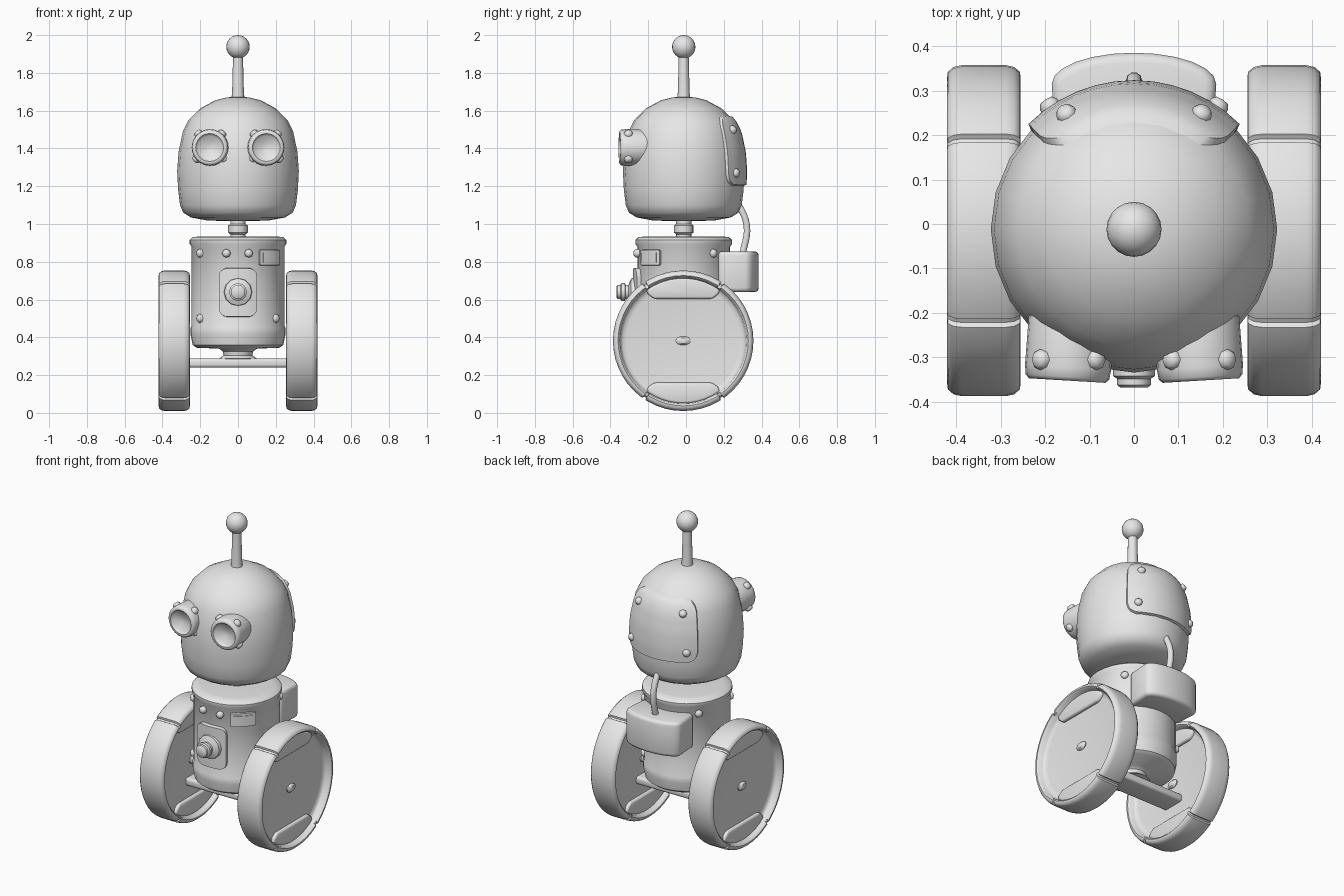
import bpy, bmesh, math
from mathutils import Matrix, Vector

if "Cube" in bpy.data.objects:
    bpy.data.objects.remove(bpy.data.objects["Cube"])

CY = -0.012  # depth of the robot's vertical axis
grey = bpy.data.materials.new("light_grey")
grey.diffuse_color = (0.8, 0.8, 0.8, 1)
grey.use_nodes = True
grey.node_tree.nodes["Principled BSDF"].inputs["Base Color"].default_value = grey.diffuse_color


def finish(name, bm, mat=Matrix(), angle=40):
    bmesh.ops.remove_doubles(bm, verts=bm.verts, dist=1e-5)
    bmesh.ops.transform(bm, matrix=mat, verts=bm.verts)
    bmesh.ops.recalc_face_normals(bm, faces=bm.faces)
    me = bpy.data.meshes.new(name)
    bm.to_mesh(me)
    bm.free()
    ob = bpy.data.objects.new(name, me)
    me.materials.append(grey)
    bpy.context.collection.objects.link(ob)
    bpy.ops.object.select_all(action='DESELECT')
    ob.select_set(True)
    bpy.context.view_layer.objects.active = ob
    bpy.ops.object.shade_smooth_by_angle(angle=math.radians(angle))
    return ob


def aim(pos, direction):
    """Matrix that puts local z along a direction at a position."""
    return Matrix.Translation(pos) @ Vector(direction).to_track_quat('Z', 'Y').to_matrix().to_4x4()


def lathe(name, profile, mat, segs=24, grooves=(), dip=0.0, angle=40):
    """Turn (radius, height) points round local z, with optional cross grooves."""
    turns = [(2 * math.pi * i / segs, 0) for i in range(segs)]
    for g in grooves:
        g = math.radians(g)
        turns = [t for t in turns if abs(t[0] - g) > 0.05]
        turns += [(g - 0.03, 0), (g - 0.015, dip), (g + 0.015, dip), (g + 0.03, 0)]
    turns.sort()
    top = max(r for r, h in profile)
    bm = bmesh.new()
    rings = []
    for a, d in turns:
        ring = []
        for r, h in profile:
            q = r - d if r > top * 0.92 else r
            ring.append(bm.verts.new((q * math.cos(a), q * math.sin(a), h)))
        rings.append(ring)
    for i, ring in enumerate(rings):
        nxt = rings[(i + 1) % len(rings)]
        for j in range(len(profile) - 1):
            bm.faces.new((ring[j], nxt[j], nxt[j + 1], ring[j + 1]))
    return finish(name, bm, mat, angle)


def prism(name, pts, h0, h1, bevel, mat=Matrix()):
    bm = bmesh.new()
    face = bm.faces.new([bm.verts.new((x, y, h0)) for x, y in pts])
    ext = bmesh.ops.extrude_face_region(bm, geom=[face])['geom']
    bmesh.ops.translate(bm, vec=(0, 0, h1 - h0),
                        verts=[e for e in ext if isinstance(e, bmesh.types.BMVert)])
    bmesh.ops.recalc_face_normals(bm, faces=bm.faces)
    edges = [e for e in bm.edges if e.calc_face_angle(0) > 0.6]
    bmesh.ops.bevel(bm, geom=edges, offset=bevel, segments=3, profile=0.5, affect='EDGES')
    return finish(name, bm, mat)


def around(r, a, z):
    """Point at angle a from the front (towards +x) at radius r."""
    return Vector((r * math.sin(a), CY - r * math.cos(a), z))


def wrapped_plate(name, radius, a0, half_a, z0, z1, corner, lift, n=12):
    """Rounded plate that follows a round surface."""
    hw, hz, zc, ref = half_a, (z1 - z0) / 2, (z0 + z1) / 2, radius((z0 + z1) / 2)
    hw *= ref
    steps = [-1] + [0.96 * (2 * i / n - 1) for i in range(n + 1)] + [1]
    bm = bmesh.new()
    grid = []
    for i, u in enumerate(steps):
        row = []
        for j, v in enumerate(steps):
            x, z = u * hw, v * hz
            dx, dz = abs(x) - (hw - corner), abs(z) - (hz - corner)
            if dx > 0 and dz > 0:
                k = max(dx, dz) / math.hypot(dx, dz)
                x = math.copysign(hw - corner + dx * k, x)
                z = math.copysign(hz - corner + dz * k, z)
            edge = i in (0, n + 2) or j in (0, n + 2)
            r = radius(zc + z) + (-0.012 if edge else lift)
            row.append(bm.verts.new(around(r, a0 + x / ref, zc + z)))
        grid.append(row)
    for i in range(n + 2):
        for j in range(n + 2):
            bm.faces.new((grid[i][j], grid[i + 1][j], grid[i + 1][j + 1], grid[i][j + 1]))
    return finish(name, bm, angle=50)


def rivet(name, pos, direction, r=0.023):
    lathe(name, [(r, -0.012), (r, 0.006), (r * 0.65, 0.016), (0, 0.018)], aim(pos, direction), 8, angle=50)


axis = Matrix.Translation((0, CY, 0))

# Head: a soft dome with a rounded base
head_profile = [(0, 1.015), (0.16, 1.018), (0.25, 1.035), (0.29, 1.06), (0.307, 1.1), (0.317, 1.18),
                (0.322, 1.28), (0.315, 1.38), (0.292, 1.49), (0.262, 1.55), (0.2, 1.612),
                (0.12, 1.655), (0.06, 1.67), (0, 1.675)]
lathe("head", head_profile, axis, 24)


def head_radius(z):
    for (r0, h0), (r1, h1) in zip(head_profile, head_profile[1:]):
        if h0 <= z <= h1:
            return r0 + (r1 - r0) * (z - h0) / (h1 - h0)
    return 0


# Back hatch of the head with four rivets
wrapped_plate("head_hatch", head_radius, math.pi, 0.82, 1.2, 1.575, 0.07, 0.014)
for s in (-1, 1):
    for z, a in ((1.5, 0.53), (1.27, 0.6)):
        p = around(head_radius(z) + 0.014, math.pi + s * a, z)
        rivet("hatch_rivet", p, (p.x, p.y - CY, 0.25 if z > 1.4 else 0))

# Antenna and neck
lathe("antenna_stem", [(0, 1.64), (0.036, 1.65), (0.031, 1.7), (0.026, 1.9), (0, 1.9)], axis, 16)
lathe("antenna_ball", [(0.062 * math.sin(math.pi * i / 12), 1.938 - 0.062 * math.cos(math.pi * i / 12))
                       for i in range(13)], axis, 20)
lathe("neck", [(0, 0.92), (0.042, 0.92), (0.04, 0.945), (0.052, 0.955), (0.052, 0.992),
               (0.04, 1.0), (0.04, 1.03), (0, 1.03)], axis, 16)

# Eyes: stubby barrels with sunken lenses, slightly splayed
eye_profile = [(0, -0.18), (0.085, -0.18), (0.095, -0.15), (0.097, -0.03), (0.094, -0.008), (0.086, 0),
               (0.074, 0), (0.068, -0.008), (0.062, -0.012), (0.04, -0.022), (0.018, -0.03), (0, -0.032)]
for s in (-1, 1):
    m = aim((s * 0.15, -0.352, 1.405), (s * 0.06, -1, 0))
    lathe("eye", eye_profile, m, 24, angle=50)
    for deg in (50, 130, 220, 320):
        c, d = math.cos(math.radians(deg)), math.sin(math.radians(deg))
        rivet("eye_rivet", Vector((s * 0.147 + 0.095 * c, -0.305, 1.405 + 0.095 * d)), (c, 0, d))

# Body: barrel with lid rim, base band and foot post
BODY_R = 0.246
lathe("body", [(0, 0.935), (0.2, 0.935), (0.24, 0.93), (0.256, 0.916), (0.256, 0.895), (BODY_R, 0.88),
               (BODY_R, 0.46), (0.251, 0.45), (0.251, 0.415), (0.24, 0.36), (0.22, 0.345), (0.1, 0.34),
               (0.08, 0.325), (0.076, 0.305), (0.1, 0.287), (0, 0.28)], axis, 32)


def body_radius(z):
    return BODY_R


# Body rivets, front and back
for s in (-1, 1):
    for z in (0.845, 0.5):
        for a in (0.95, math.pi - 0.88):
            if (s, z, a) == (1, 0.845, 0.95):
                continue  # the screen sits here
            p = around(BODY_R, s * a, z)
            rivet("body_rivet", p, (p.x, p.y - CY, 0))

# Buttons and screen
for x in (-0.06, 0.055):
    p = around(BODY_R + 0.008, math.asin(x / BODY_R), 0.845)
    rivet("button", p, (p.x, p.y - CY, 0), 0.022)
wrapped_plate("screen_frame", body_radius, 0.76, 0.3, 0.78, 0.865, 0.008, 0.012)
wrapped_plate("screen", body_radius, 0.76, 0.23, 0.795, 0.85, 0.004, 0.016)

# Chest panel with a stepped knob
wrapped_plate("chest_panel", body_radius, 0, 0.4, 0.505, 0.77, 0.045, 0.022)
lathe("chest_knob", [(0, -0.03), (0.08, -0.03), (0.072, 0.02), (0.05, 0.03), (0.038, 0.034), (0.038, 0.05),
                     (0.047, 0.054), (0.047, 0.072), (0.038, 0.078), (0.038, 0.092), (0.03, 0.098), (0, 0.098)],
      aim((0, -0.27, 0.64), (0, -1, 0)), 12)

# Backpack with a curved rear, and its cable to the head
back = [(0.185 * math.cos(t), 0.315 + 0.07 * math.sin(t)) for t in (math.pi * i / 12 for i in range(13))]
prism("backpack", back + [(-0.175, 0.17), (0.175, 0.17)], 0.64, 0.855, 0.022)
curve = bpy.data.curves.new("cable_path", 'CURVE')
curve.dimensions = '3D'
curve.bevel_depth, curve.bevel_resolution, curve.resolution_u = 0.018, 3, 6
curve.use_fill_caps = True
spline = curve.splines.new('BEZIER')
path = [(0, 0.3, 0.84), (0, 0.322, 0.99), (0, 0.26, 1.14)]
spline.bezier_points.add(len(path) - 1)
for bp, co in zip(spline.bezier_points, path):
    bp.co = co
    bp.handle_left_type = bp.handle_right_type = 'AUTO'
curve.materials.append(grey)
bpy.context.collection.objects.link(bpy.data.objects.new("cable", curve))

# Axle beam under the body
prism("axle_beam", [(-0.31, CY - 0.075), (0.31, CY - 0.075), (0.31, CY + 0.075), (-0.31, CY + 0.075)],
      0.24, 0.288, 0.015)

# Wheels: rounded grooved tyre, sunken disc, inner pads and hub bolts
half = [(0, 0.036), (0.3, 0.036), (0.322, 0.04), (0.331, 0.05), (0.335, 0.073), (0.345, 0.0825),
        (0.357, 0.081), (0.368, 0.068), (0.372, 0.05)]
tyre = half + [(r, -h) for r, h in reversed(half)]
pad = [(0.332 * math.sin(math.radians(d)), 0.332 * math.cos(math.radians(d))) for d in range(-36, 37, 8)]
pad += [(0.185, 0.245), (0.155, 0.222), (-0.155, 0.222), (-0.185, 0.245)]
for s in (-1, 1):
    centre = Vector((s * 0.3375, -0.015, 0.382))
    turn = Matrix.Translation(centre) @ Matrix.Rotation(math.pi / 2, 4, 'Y')
    lathe("wheel", tyre, turn, 48, grooves=(34, 146, 214, 326), dip=0.011, angle=45)
    for flip in (-1, 1):
        prism("wheel_pad", [(flip * y, x) for x, y in pad], -0.056, 0.056, 0.012, turn)
        m = aim(centre + Vector((flip * 0.036, 0, 0)), (flip, 0, 0))
        lathe("hub_bolt", [(0.04, -0.01), (0.04, 0.006), (0.026, 0.016), (0, 0.018)],
              m @ Matrix.Diagonal((1, 0.62, 1, 1)) if abs((m.to_3x3() @ Vector((1, 0, 0))).y) > 0.5
              else m @ Matrix.Diagonal((0.62, 1, 1, 1)), 10)
